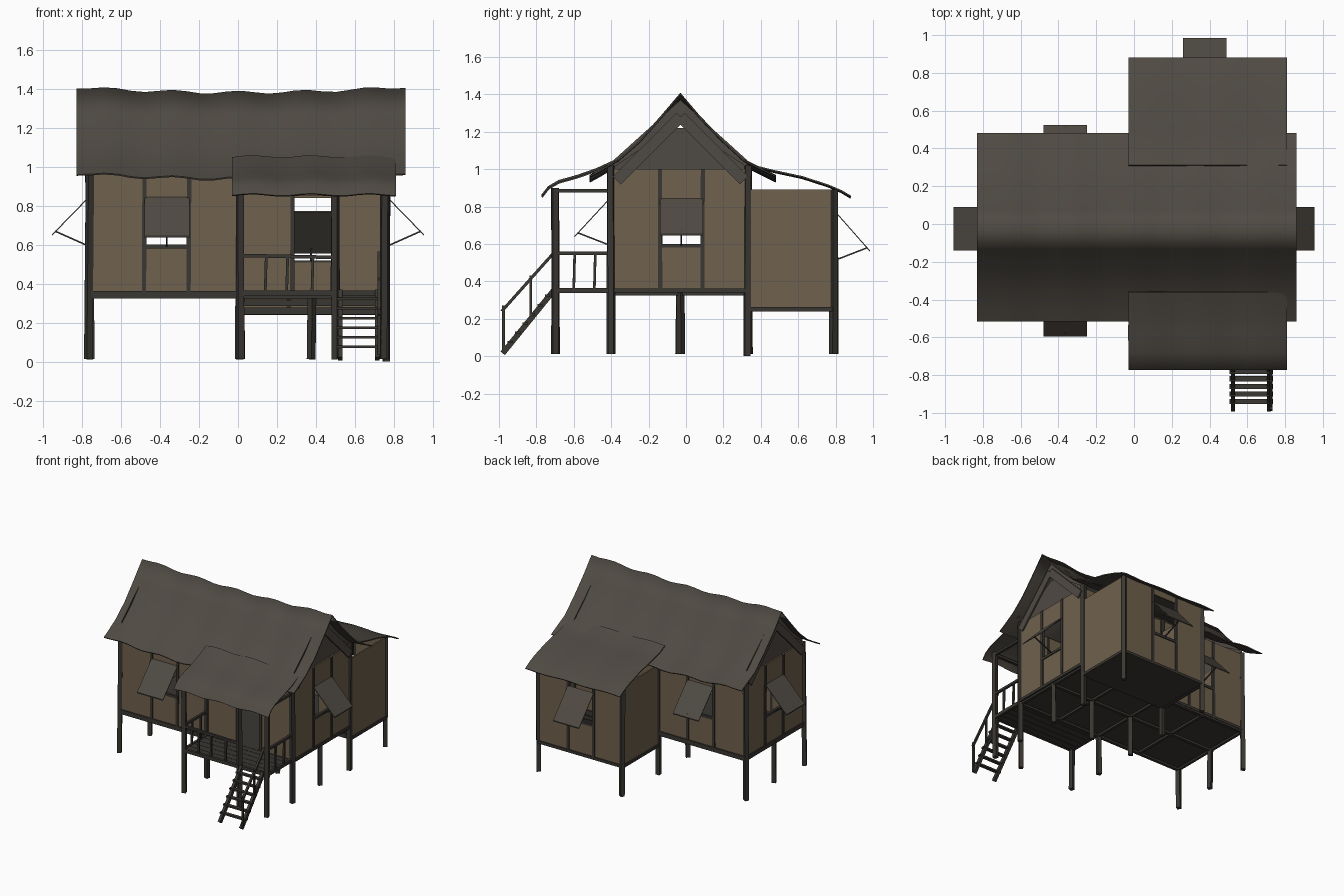
import bpy, bmesh, math, random
from mathutils import Vector, Matrix

if "Cube" in bpy.data.objects:
    bpy.data.objects.remove(bpy.data.objects["Cube"])

random.seed(4)


def material(name, col):
    m = bpy.data.materials.new(name)
    m.diffuse_color = (*col, 1)
    m.use_nodes = True
    m.node_tree.nodes["Principled BSDF"].inputs["Base Color"].default_value = m.diffuse_color
    return m


ROOF = material("weathered_roof", (0.078, 0.068, 0.056))
WALL = material("woven_wall", (0.162, 0.119, 0.074))
WOOD = material("dark_timber", (0.042, 0.038, 0.032))


class Part:
    """Collects boxes and bars into one named object."""

    def __init__(self, name, mat):
        self.name, self.mat, self.bm = name, mat, bmesh.new()

    def box(self, a, b):
        a, b = Vector(a), Vector(b)
        s = b - a
        m = Matrix.Translation((a + b) / 2) @ Matrix.Diagonal((abs(s.x), abs(s.y), abs(s.z), 1))
        bmesh.ops.create_cube(self.bm, size=1, matrix=m)

    def bar(self, a, b, w=0.02, d=None):
        a, b = Vector(a), Vector(b)
        v = b - a
        rot = v.to_track_quat('Z', 'Y').to_matrix().to_4x4()
        m = Matrix.Translation((a + b) / 2) @ rot @ Matrix.Diagonal((w, d or w, v.length, 1))
        bmesh.ops.create_cube(self.bm, size=1, matrix=m)

    def done(self):
        me = bpy.data.meshes.new(self.name)
        self.bm.to_mesh(me)
        self.bm.free()
        me.materials.append(self.mat)
        ob = bpy.data.objects.new(self.name, me)
        bpy.context.collection.objects.link(ob)
        return ob


def wall(name, axis, plane, out, u0, u1, z0, z1, frame=(), hole=None, shutter=None):
    """Panel wall with optional opening (u, u, z, z), studs and propped shutter."""
    def P(u, d, z):
        return (u, plane + out * d, z) if axis == 'x' else (plane + out * d, u, z)

    panel = Part(name, WALL)
    if hole:
        a, b, c, d = hole
        for r in ((u0, a, z0, z1), (b, u1, z0, z1), (a, b, z0, c), (a, b, d, z1)):
            if r[1] - r[0] > 0.005 and r[3] - r[2] > 0.005:
                panel.box(P(r[0], -0.006, r[2]), P(r[1], 0.006, r[3]))
    else:
        panel.box(P(u0, -0.006, z0), P(u1, 0.006, z1))
    panel.done()
    studs = Part(name + "_frame", WOOD)
    for u in frame:
        studs.bar(P(u + random.uniform(-.005, .005), 0.002, z0), P(u, 0.002, z1), 0.022)
    studs.box(P(u0, -0.015, z0 - 0.01), P(u1, 0.015, z0 + 0.012))
    if shutter:
        a, b, top, tip, sill = shutter
        mid = (a + b) / 2
        studs.bar(P(a, 0.004, sill), P(b, 0.004, sill), 0.02)
        studs.bar(P(mid, 0.0, sill), P(mid, 0.18, tip + 0.02), 0.008)
        flap = Part(name + "_shutter", ROOF)
        v0, v1 = Vector(P(mid, 0.01, top)), Vector(P(mid, 0.195, tip))
        w = b - a
        flap.bar(v0, v1, *((w, 0.008) if axis == 'x' else (0.008, w)))
        # Rebuild the flap as a clean slab so its width follows the wall
        flap.bm.clear()
        n = 0.004
        vs = [flap.bm.verts.new(P(u, d, z + k)) for k in (-n, n)
              for u, d, z in ((a, .01, top), (b, .01, top), (b, .195, tip), (a, .195, tip))]
        flap.bm.faces.new(vs[:4])
        flap.bm.faces.new(vs[4:])
        for i in range(4):
            j = (i + 1) % 4
            flap.bm.faces.new((vs[i], vs[j], vs[j + 4], vs[i + 4]))
        bmesh.ops.recalc_face_normals(flap.bm, faces=flap.bm.faces)
        flap.done()
    studs.done()


def sheet(name, profile, xs, sag):
    """Thin wavy roof: a y/z profile swept along x."""
    p = Part(name, ROOF)
    rows = [[p.bm.verts.new((x, y, z + sag(x, y))) for y, z in profile] for x in xs]
    for r, s in zip(rows, rows[1:]):
        for j in range(len(profile) - 1):
            p.bm.faces.new((r[j], s[j], s[j + 1], r[j + 1]))
    for f in p.bm.faces:
        f.smooth = True
    for e in p.bm.edges:
        e.smooth = not e.is_boundary
    ob = p.done()
    so = ob.modifiers.new("thickness", 'SOLIDIFY')
    so.thickness, so.offset = 0.008, 0


# Main room walls
wall("front_wall", 'x', -0.40, -1, -0.76, 0.02, 0.35, 0.99, (-0.48, -0.25),
     (-0.48, -0.25, 0.59, 0.84), (-0.48, -0.25, 0.84, 0.64, 0.59))
wall("door_wall", 'x', -0.40, -1, 0.02, 0.76, 0.35, 0.99, (0.28, 0.49), (0.28, 0.49, 0.36, 0.85))
wall("back_wall", 'x', 0.33, 1, -0.76, 0.02, 0.35, 0.99, (-0.48, -0.25),
     (-0.48, -0.25, 0.59, 0.84), (-0.48, -0.25, 0.84, 0.64, 0.59))
wall("inner_wall", 'x', 0.33, 1, 0.02, 0.76, 0.35, 0.99, (), (0.28, 0.49, 0.36, 0.85))
for name, s in (("left_wall", -1), ("right_wall", 1)):
    wall(name, 'y', s * 0.76, s, -0.40, 0.33, 0.35, 1.0, (-0.14, 0.09),
         (-0.14, 0.09, 0.59, 0.84), (-0.14, 0.09, 0.84, 0.65, 0.59))

# Lower back room walls
wall("back_room_wall", 'x', 0.79, 1, 0.01, 0.76, 0.25, 0.89, (0.26, 0.49),
     (0.26, 0.49, 0.51, 0.84), (0.26, 0.49, 0.77, 0.56, 0.51))
wall("back_room_left", 'y', 0.01, -1, 0.33, 0.79, 0.25, 0.89)
wall("back_room_right", 'y', 0.76, 1, 0.33, 0.79, 0.25, 0.89)

# Gable ends with a small vent at the peak
gable = Part("gables", ROOF)
for s in (-1, 1):
    x = s * 0.755
    pts = [(-0.40, 0.99), (0.34, 0.99), (0.34, 1.02), (0.0, 1.22), (-0.06, 1.22), (-0.40, 1.02)]
    gable.bm.faces.new([gable.bm.verts.new((x, y, z)) for y, z in pts])
    for y in (-0.37, 0.31):
        gable.bar((s * 0.78, y, 0.94), (s * 0.78, -0.03, 1.28), 0.012, 0.06)
    for e, n in ((-0.385, -0.03), (0.325, -0.03)):
        vs = [(e, 1.01), (n, 1.25), (n, 1.37), (e, 1.05)]
        gable.bm.faces.new([gable.bm.verts.new((s * 0.765, y, z)) for y, z in vs])
gable.done()

# Floors
floor = Part("floors", WOOD)
floor.box((-0.76, -0.40, 0.342), (0.76, 0.33, 0.362))
floor.box((0.01, 0.33, 0.242), (0.76, 0.79, 0.262))
for i in range(5):
    floor.box((0.01, -0.70 + i * 0.06, 0.345), (0.76, -0.643 + i * 0.06, 0.36))
floor.done()

# Joists and step boards below the floors
joist = Part("joists", WOOD)
for y in (-0.40, -0.03, 0.33):
    joist.box((-0.76, y - 0.012, 0.325), (0.76, y + 0.012, 0.345))
for x in (-0.76, -0.38, 0.01, 0.38, 0.75):
    joist.box((x - 0.01, -0.40, 0.325), (x + 0.01, 0.33, 0.345))
for z in (0.25, 0.285, 0.32):
    joist.box((0.01, 0.325, z), (0.76, 0.34, z + 0.028))
joist.box((0.01, -0.712, 0.338), (0.76, -0.69, 0.365))
for x in (0.01, 0.75):
    joist.box((x - 0.01, -0.70, 0.338), (x + 0.01, -0.40, 0.365))
joist.done()

# Stilts and corner posts
post = Part("posts", WOOD)
spots = [(-0.76, -0.40, 1.0), (-0.76, 0.33, 1.0), (0.76, -0.40, 1.02), (0.76, 0.33, 1.02),
         (0.01, -0.40, 1.0), (0.01, 0.33, 1.0), (-0.76, -0.03, 0.35), (0.75, -0.03, 0.35),
         (0.01, -0.03, 0.35), (0.38, -0.03, 0.35), (0.01, 0.79, 0.89), (0.76, 0.79, 0.89),
         (0.01, -0.70, 0.90), (0.50, -0.70, 0.90), (0.75, -0.70, 0.90)]
for i, (x, y, top) in enumerate(spots):
    bot = 0.0 if i == 3 else 0.012
    post.bar((x + random.uniform(-.012, .004), y + random.uniform(-.006, .006), bot), (x, y, top), 0.032)
post.done()

# Porch railing and top beams
rail = Part("porch_railing", WOOD)
for z in (0.55, 0.885):
    for x in (0.01, 0.75):
        rail.bar((x, -0.70, z), (x, -0.40, z), 0.018)
rail.bar((0.01, -0.70, 0.545), (0.50, -0.70, 0.535), 0.018)
rail.bar((0.01, -0.70, 0.885), (0.76, -0.70, 0.885), 0.02)
for x in (0.14, 0.25, 0.38):
    rail.bar((x, -0.70, 0.36), (x + 0.005, -0.70, 0.54), 0.014)
for x in (0.01, 0.75):
    for y in (-0.60, -0.49):
        rail.bar((x, y, 0.36), (x, y + 0.005, 0.55), 0.014)
rail.done()

# Ladder with a handrail on one side
ladder = Part("ladder", WOOD)
for x in (0.525, 0.715):
    ladder.bar((x, -0.98, 0.015), (x, -0.70, 0.36), 0.022, 0.03)
for i in range(6):
    t = (i + 1) / 7
    y, z = -0.98 + 0.28 * t, 0.02 + 0.345 * t
    ladder.box((0.505, y - 0.014, z), (0.735, y + 0.014, z + 0.013))
ladder.bar((0.725, -0.985, 0.24), (0.725, -0.70, 0.56), 0.016)
ladder.bar((0.725, -0.975, 0.02), (0.725, -0.975, 0.27), 0.015)
ladder.bar((0.725, -0.83, 0.20), (0.725, -0.83, 0.43), 0.015)
ladder.done()

# Roofs
def wave(x, y):
    return 0.008 * math.cos(x * 19) - 0.028 * (1 - (x / 0.85) ** 2) + 0.002


main = [(-0.515, 0.965), (-0.46, 0.995), (-0.36, 1.055), (-0.25, 1.15), (-0.13, 1.285), (-0.03, 1.405),
        (0.07, 1.285), (0.19, 1.16), (0.31, 1.05), (0.41, 1.0), (0.48, 0.965)]
sheet("main_roof", main, [-0.83 + 1.69 * i / 24 for i in range(25)], wave)
porch = [(-0.77, 0.855), (-0.735, 0.90), (-0.68, 0.932), (-0.58, 0.96), (-0.48, 0.995), (-0.36, 1.05)]
xs = [-0.03 + 0.84 * i / 14 for i in range(15)]
sheet("porch_roof", porch, xs, lambda x, y: 0.006 * math.sin(x * 21))
back = [(0.31, 1.045), (0.38, 1.01), (0.48, 0.985), (0.62, 0.955), (0.76, 0.91), (0.83, 0.88), (0.88, 0.85)]
sheet("back_room_roof", back, xs, lambda x, y: 0.004 * math.sin(x * 17))
